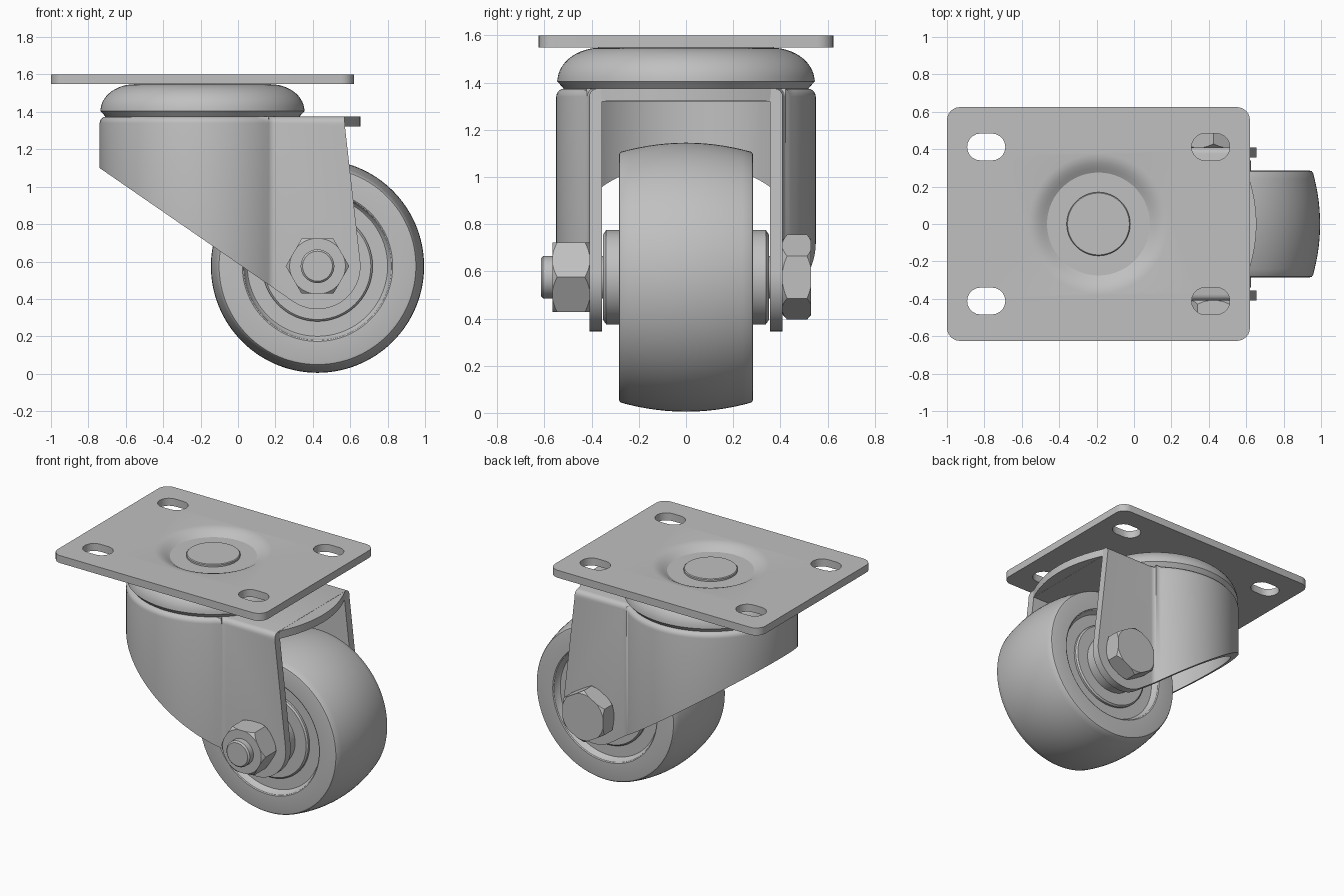
import bpy, bmesh, math
from mathutils import Matrix, Vector

if "Cube" in bpy.data.objects:
    bpy.data.objects.remove(bpy.data.objects["Cube"])

steel = bpy.data.materials.new("grey_steel")
steel.diffuse_color = (0.53, 0.53, 0.53, 1)
steel.use_nodes = True
steel.node_tree.nodes["Principled BSDF"].inputs["Base Color"].default_value = steel.diffuse_color
AX, AZ = 0.425, 0.575      # axle centre
SX = -0.19                 # swivel centre


def finish(name, bm):
    bmesh.ops.recalc_face_normals(bm, faces=bm.faces)
    me = bpy.data.meshes.new(name)
    bm.to_mesh(me)
    bm.free()
    me.materials.append(steel)
    ob = bpy.data.objects.new(name, me)
    bpy.context.collection.objects.link(ob)
    return ob


def arc(cx, cy, r, a0, a1, n):
    return [(cx + r * math.cos(math.radians(a0 + (a1 - a0) * i / n)),
             cy + r * math.sin(math.radians(a0 + (a1 - a0) * i / n))) for i in range(n + 1)]


def prism(name, pts, lo, hi, axis='Z', top_round=0):
    """Extrude a 2D outline along z, or an (x, z) outline along y."""
    bm = bmesh.new()
    put = (lambda p, h: (p[0], p[1], h)) if axis == 'Z' else (lambda p, h: (p[0], h, p[1]))
    a = [bm.verts.new(put(p, lo)) for p in pts]
    b = [bm.verts.new(put(p, hi)) for p in pts]
    bm.faces.new(a)
    top = bm.faces.new(b)
    for i in range(len(pts)):
        j = (i + 1) % len(pts)
        bm.faces.new((a[i], a[j], b[j], b[i]))
    bmesh.ops.recalc_face_normals(bm, faces=bm.faces)
    if top_round:
        bmesh.ops.bevel(bm, geom=list(top.edges), offset=top_round, segments=4,
                        profile=0.5, affect='EDGES')
    return finish(name, bm)


def lathe(name, prof, origin, axis='Z', n=96):
    """Spin an (r, h) profile that starts and ends on the axis."""
    bm = bmesh.new()
    vs = [bm.verts.new((r, 0, h)) for r, h in prof]
    es = [bm.edges.new(e) for e in zip(vs, vs[1:])]
    bmesh.ops.spin(bm, geom=vs + es, cent=(0, 0, 0), axis=(0, 0, 1),
                   angle=math.tau, steps=n, use_duplicate=False)
    bmesh.ops.remove_doubles(bm, verts=bm.verts, dist=1e-5)
    if axis == 'Y':
        bm.transform(Matrix.Rotation(-math.pi / 2, 4, 'X'))
    bm.transform(Matrix.Translation(Vector(origin)))
    return finish(name, bm)


def cut(ob, tool, op='DIFFERENCE'):
    tool.hide_render = True
    m = ob.modifiers.new("cut", 'BOOLEAN')
    m.operation, m.object, m.solver = op, tool, 'EXACT'
    bpy.context.view_layer.objects.active = ob
    bpy.ops.object.modifier_apply(modifier=m.name)
    bpy.data.objects.remove(tool)


# mounting plate with rounded corners, four slots and a dished centre
pts = []
for cx, cy, a in ((0.55, 0.555, 0), (-0.93, 0.555, 90), (-0.93, -0.555, 180), (0.55, -0.555, 270)):
    pts += arc(cx, cy, 0.07, a, a + 90, 6)
plate = prism("mounting_plate", pts, 1.548, 1.6)
for x in (-0.79, 0.41):
    for y in (-0.412, 0.412):
        slot = arc(x + 0.03, y, 0.072, -90, 90, 10) + arc(x - 0.03, y, 0.072, 90, 270, 10)
        cut(plate, prism("slot_cutter", slot, 1.4, 1.7))
cut(plate, lathe("dish_cutter", [(0, 1.56), (0.275, 1.56), (0.30, 1.575), (0.325, 1.589),
                                 (0.35, 1.597), (0.38, 1.601), (0.38, 1.7), (0, 1.7)], (SX, 0, 0)))

# swivel rivet and bearing dome
lathe("swivel_rivet", [(0, 1.5), (0.17, 1.5), (0.17, 1.572), (0.165, 1.577), (0, 1.577)], (SX, 0, 0))
dome = [(0.36 + 0.185 * math.sin(t), 1.405 + 0.143 * math.cos(t))
        for t in [math.radians(84 * i / 12) for i in range(13)]]
lathe("swivel_bearing", [(0, 1.548)] + dome + [(0.546, 1.405), (0.52, 1.376), (0.51, 1.365), (0, 1.365)],
      (SX, 0, 0))


# fork: horseshoe shell trimmed to the side outline
def horseshoe(off, xend):
    R, f, h = 0.55 - off, 0.05 + off, 0.41 - off
    dx = math.sqrt(0.6 ** 2 - 0.46 ** 2)
    a = math.degrees(math.atan2(0.46, dx))
    half = [(xend, h)] + arc(SX + dx, 0.46, f, 270, 180 + a, 6) + arc(SX, 0, R, a, 180, 36)
    return half + [(x, -y) for x, y in reversed(half[:-1])]


fork = prism("fork", horseshoe(0, 0.8), 0.2, 1.375, top_round=0.035)
cut(fork, prism("fork_cavity", horseshoe(0.055, 0.9), 0.1, 1.32))
side = [(-0.9, 1.5), (-0.9, 1.2106)] + arc(AX, AZ, 0.23, 236, 366, 24) + [(0.572, 1.32), (0.562, 1.5)]
cut(fork, prism("fork_side_outline", side, -1, 1, axis='Y'), 'INTERSECT')

# bowed front lip of the fork crown
lip = [(0.5, -0.36)] + [(0.655 - 0.085 * (y / 0.36) ** 2, y)
                        for y in [-0.36 + 0.06 * i for i in range(13)]] + [(0.5, 0.36)]
prism("fork_lip", lip, 1.321, 1.374)

# wheel with crowned tread, recessed sides and stepped hub
half = [(0, 0.352), (0.18, 0.352), (0.2, 0.338), (0.2, 0.265), (0.285, 0.265), (0.295, 0.255),
        (0.295, 0.24), (0.375, 0.24), (0.385, 0.25), (0.395, 0.28), (0.402, 0.285), (0.515, 0.285),
        (0.526, 0.282), (0.532, 0.274)]
tread = [(0.57 - 0.038 * (y / 0.274) ** 2, y) for y in [0.24 - 0.04 * i for i in range(13)]]
lathe("wheel", half + tread + [(r, -y) for r, y in reversed(half)], (AX, 0, AZ), 'Y', 128)

# axle bolt
lathe("axle_bolt", [(0, -0.615), (0.08, -0.615), (0.09, -0.605), (0.09, 0.48), (0, 0.48)],
      (AX, 0, AZ), 'Y', 48)


# hexagons with turned chamfers
def hexagon(name, R, turn, y0, y1, c0, c1):
    pts = [(AX + R * math.cos(math.radians(turn + 60 * i)),
            AZ + R * math.sin(math.radians(turn + 60 * i))) for i in range(6)]
    ob = prism(name, pts, y0, y1, axis='Y')
    r = R * 0.87
    cut(ob, lathe("chamfer", [(0, y0 - 0.001), (R - c0 * (R - r), y0 - 0.001),
                              (R + 0.003, y0 + c0 * 0.022), (R + 0.003, y1 - c1 * 0.022),
                              (R - c1 * (R - r), y1 + 0.001), (0, y1 + 0.001)],
                  (AX, 0, AZ), 'Y', 72), 'INTERSECT')


hexagon("axle_nut", 0.17, 0, -0.565, -0.409, 1, 1)
hexagon("bolt_head", 0.18, 30, 0.409, 0.53, 1, 0.9)

# smooth shading with sharp edges kept
for ob in bpy.data.objects:
    bpy.ops.object.select_all(action='DESELECT')
    ob.select_set(True)
    bpy.context.view_layer.objects.active = ob
    bpy.ops.object.shade_smooth_by_angle(angle=math.radians(28))
